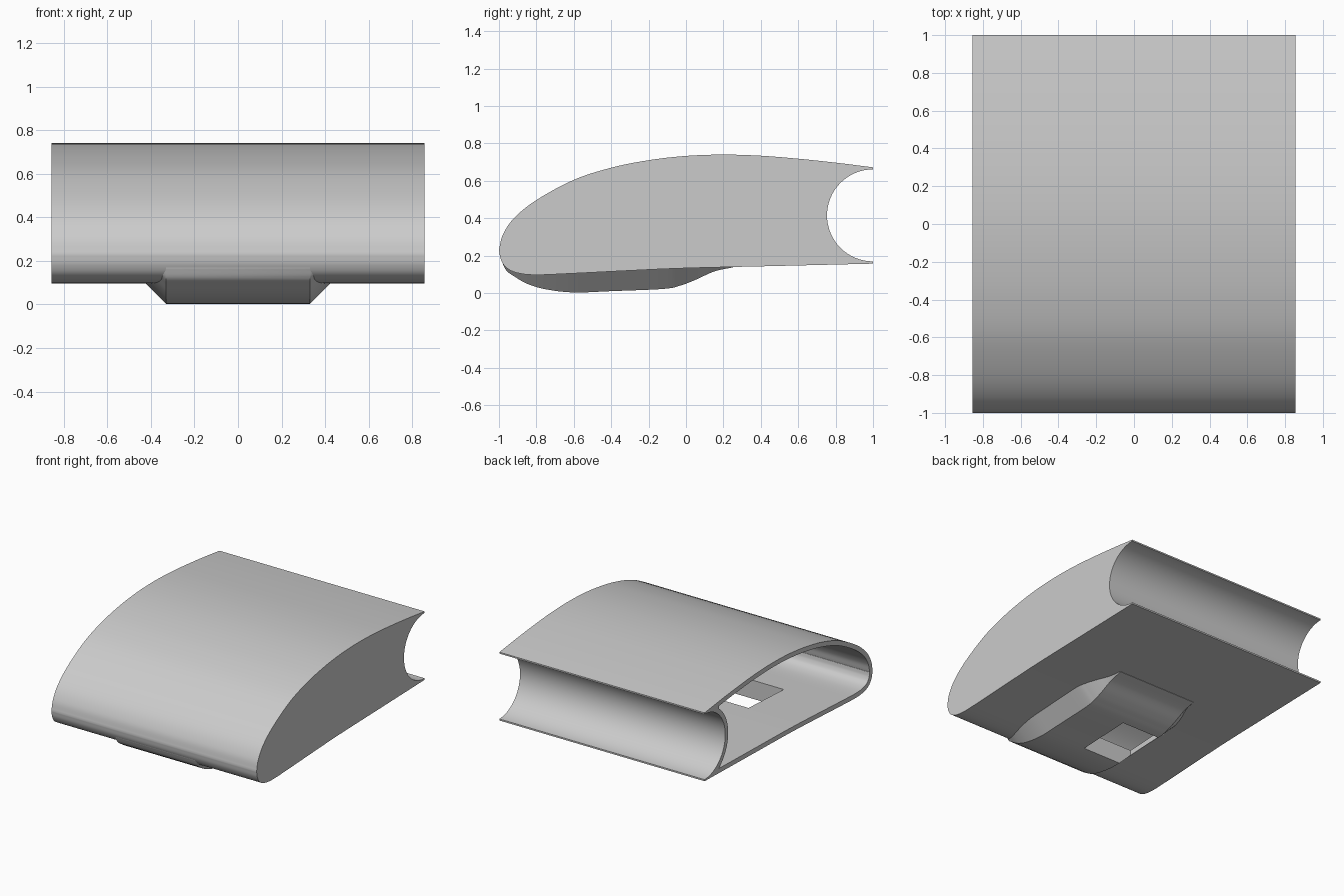
import bpy, bmesh, math
from mathutils import Vector

if "Cube" in bpy.data.objects:
    bpy.data.objects.remove(bpy.data.objects["Cube"])

HALF = 0.855      # half span
SKIN = 0.035      # shell thickness
ARC_Y, ARC_Z, ARC_R = 1.0, 0.415, 0.246

grey = bpy.data.materials.new("plain_grey")
grey.use_nodes = True
grey.diffuse_color = (0.6, 0.6, 0.6, 1)
grey.node_tree.nodes["Principled BSDF"].inputs["Base Color"].default_value = (0.6, 0.6, 0.6, 1)


def smooth(points, steps=6):
    """Catmull-Rom curve through (y, z) points."""
    p = [Vector(q) for q in points]
    p = [2 * p[0] - p[1]] + p + [2 * p[-1] - p[-2]]
    out = []
    for a, b, c, d in zip(p, p[1:], p[2:], p[3:]):
        for i in range(steps):
            t = i / steps
            out.append(0.5 * (2 * b + (c - a) * t + (2 * a - 5 * b + 4 * c - d) * t * t
                              + (3 * b - a - 3 * c + d) * t ** 3))
    return out + [p[-2]]


def height(curve, y):
    """Height of a curve at y."""
    for a, b in zip(curve, curve[1:]):
        if a.x <= y <= b.x:
            return a.y + (b.y - a.y) * (y - a.x) / max(b.x - a.x, 1e-6)
    return curve[0].y if y < curve[0].x else curve[-1].y


def loft(name, rings):
    """Closed solid through rings of equal point count."""
    bm = bmesh.new()
    loops = [[bm.verts.new(v) for v in ring] for ring in rings]
    n = len(loops[0])
    for a, b in zip(loops, loops[1:]):
        for i in range(n):
            bm.faces.new((a[i], a[(i + 1) % n], b[(i + 1) % n], b[i]))
    bm.faces.new(loops[0])
    bm.faces.new(loops[-1])
    bmesh.ops.recalc_face_normals(bm, faces=bm.faces)
    mesh = bpy.data.meshes.new(name)
    bm.to_mesh(mesh)
    bm.free()
    mesh.materials.append(grey)
    obj = bpy.data.objects.new(name, mesh)
    bpy.context.collection.objects.link(obj)
    return obj


def prism(name, outline, x0, x1):
    return loft(name, [[(x, p[0], p[1]) for p in outline] for x in (x0, x1)])


def activate(obj):
    bpy.ops.object.select_all(action='DESELECT')
    obj.select_set(True)
    bpy.context.view_layer.objects.active = obj


def cut(obj, cutter):
    activate(obj)
    mod = obj.modifiers.new("cut", 'BOOLEAN')
    mod.operation, mod.solver, mod.object = 'DIFFERENCE', 'EXACT', cutter
    bpy.ops.object.modifier_apply(modifier=mod.name)


def arc(radius, start, end, steps=32):
    """Rear hollow, from the upper angle round to the lower one."""
    angles = [start + (end - start) * i / steps for i in range(steps + 1)]
    return [Vector((ARC_Y + radius * math.cos(a), ARC_Z + radius * math.sin(a))) for a in angles]


# Wing section curves, nose to tail
upper = smooth([(-1, .23), (-.98, .31), (-.92, .4), (-.8, .497), (-.6, .605), (-.4, .67),
                (-.2, .71), (0, .733), (.2, .74), (.4, .734), (.6, .718), (.8, .697), (1, .672)])
lower = smooth([(-1, .23), (-.99, .18), (-.96, .135), (-.9, .107), (-.8, .097), (-.6, .105),
                (-.3, .12), (0, .133), (.5, .145), (1, .157)])
wing = prism("wing_shell", upper + arc(ARC_R, math.pi / 2, 1.5 * math.pi) + lower[:0:-1], -HALF, HALF)

# Hollow inside, open at the right end and closed at the left
skin = lower[:0:-1] + upper
inner = []
for a, b, c in zip(skin, skin[1:], skin[2:]):
    t = (c - a).normalized()
    q = b + SKIN * Vector((t.y, -t.x))
    if (q - Vector((ARC_Y, ARC_Z))).length > ARC_R + SKIN and q.x < ARC_Y - 0.1:
        inner.append(q)
ends = [math.atan2(q.y - ARC_Z, q.x - ARC_Y) % (2 * math.pi) for q in (inner[-1], inner[0])]
cavity = prism("cavity_cutter", inner + arc(ARC_R + SKIN, ends[0], ends[1])[1:-1],
               -HALF - 0.1, HALF - SKIN)
cut(wing, cavity)

# Belly fairing with sides sloping out to the wing
belly = smooth([(-.985, .168), (-.96, .12), (-.92, .09), (-.85, .05), (-.75, .02), (-.6, .003),
                (-.4, .01), (-.12, .022), (-.03, .04), (.05, .07), (.15, .115), (.25, .137)])
rings = []
for y, z in belly:
    top = max(height(lower, y), z) + 0.015
    w = 0.33 + top - z
    rings.append([(-0.33, y, z), (0.33, y, z), (w, y, top), (-w, y, top)])
fairing = loft("belly_fairing", rings)

# Square opening through the fairing and the floor
hole = prism("opening_cutter", [(-.55, -.1), (-.13, -.1), (-.13, .3), (-.55, .3)], -.43, -.01)
for part in (wing, fairing):
    cut(part, hole)

for cutter in (cavity, hole):
    bpy.data.objects.remove(cutter)
for part in (wing, fairing):
    activate(part)
    bpy.ops.object.shade_smooth_by_angle(angle=math.radians(30))
